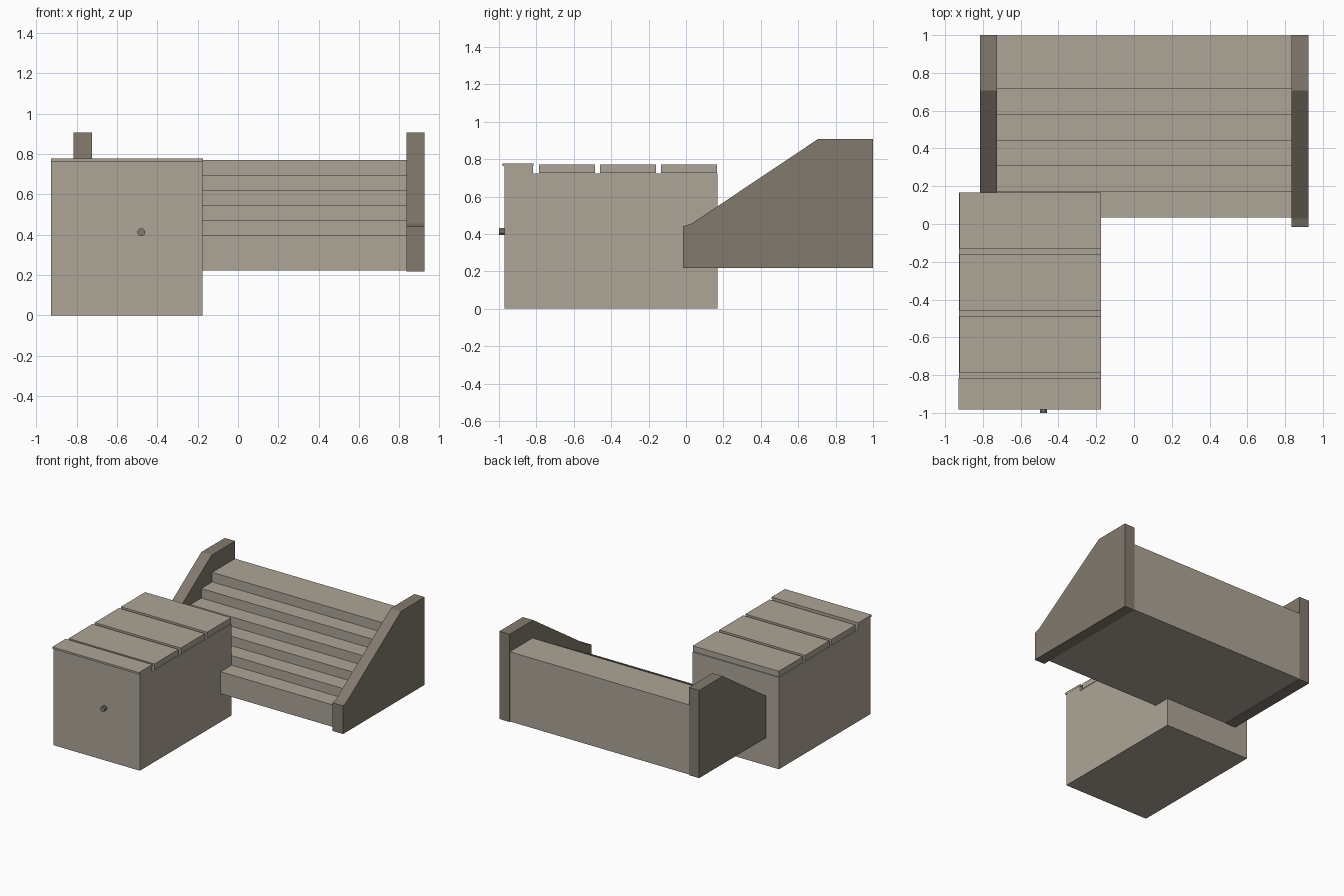
import bpy, bmesh, math
from mathutils import Matrix

if "Cube" in bpy.data.objects:
    bpy.data.objects.remove(bpy.data.objects["Cube"])


def material(name, rgb):
    m = bpy.data.materials.new(name)
    m.diffuse_color = (*rgb, 1)
    m.use_nodes = True
    m.node_tree.nodes["Principled BSDF"].inputs["Base Color"].default_value = m.diffuse_color
    return m


LIGHT = material("light taupe", (0.42, 0.375, 0.31))
DARK = material("dark taupe", (0.225, 0.195, 0.155))


def finish(name, bm, mat):
    bmesh.ops.recalc_face_normals(bm, faces=bm.faces)
    me = bpy.data.meshes.new(name)
    bm.to_mesh(me)
    bm.free()
    me.materials.append(mat)
    ob = bpy.data.objects.new(name, me)
    bpy.context.collection.objects.link(ob)
    return ob


def extrude_x(name, profile, x0, x1, mat):
    """Solid from a closed (y, z) profile swept from x0 to x1."""
    bm = bmesh.new()
    face = bm.faces.new([bm.verts.new((x0, y, z)) for y, z in profile])
    out = bmesh.ops.extrude_face_region(bm, geom=[face])
    verts = [v for v in out["geom"] if isinstance(v, bmesh.types.BMVert)]
    bmesh.ops.translate(bm, verts=verts, vec=(x1 - x0, 0, 0))
    return finish(name, bm, mat)


def box(name, x0, x1, y0, y1, z0, z1, mat):
    return extrude_x(name, [(y0, z0), (y1, z0), (y1, z1), (y0, z1)], x0, x1, mat)


# Cabinet body, with a raised front section
extrude_x("cabinet_body", [(-0.97, 0), (0.168, 0), (0.168, 0.722), (-0.817, 0.722),
                           (-0.817, 0.762), (-0.97, 0.762)], -0.927, -0.175, LIGHT)

# Front lid strip and the three loose top boards
box("front_lid", -0.929, -0.174, -0.982, -0.815, 0.762, 0.777, LIGHT)
for i in range(3):
    y = -0.787 + i * 0.327
    box(f"top_board_{i + 1}", -0.925, -0.176, y, y + 0.3, 0.726, 0.77, LIGHT)

# Round knob on the front
bm = bmesh.new()
bmesh.ops.create_cone(bm, cap_ends=True, segments=8, radius1=0.02, radius2=0.02, depth=0.04,
                      matrix=Matrix.Translation((-0.48, -0.98, 0.413)) @ Matrix.Rotation(math.pi / 2, 4, 'X')
                      @ Matrix.Rotation(math.pi / 8, 4, 'Z'))
finish("knob", bm, DARK)

# Staircase: six treads with a deep top landing
stairs = [(0.998, 0.222), (0.035, 0.222)]
for i in range(6):
    y, z = 0.035 + i * 0.136, 0.395 + i * 0.075
    stairs += [(y, z), (y + 0.136 if i < 5 else 0.998, z)]
extrude_x("stairs", stairs, -0.725, 0.835, LIGHT)

# Sloped side panels
panel = [(-0.015, 0.218), (-0.015, 0.44), (0.03, 0.455), (0.707, 0.908), (1.0, 0.908), (1.0, 0.218)]
for name, x in (("left_side_panel", -0.815), ("right_side_panel", 0.835)):
    extrude_x(name, panel, x, x + 0.09, DARK)
